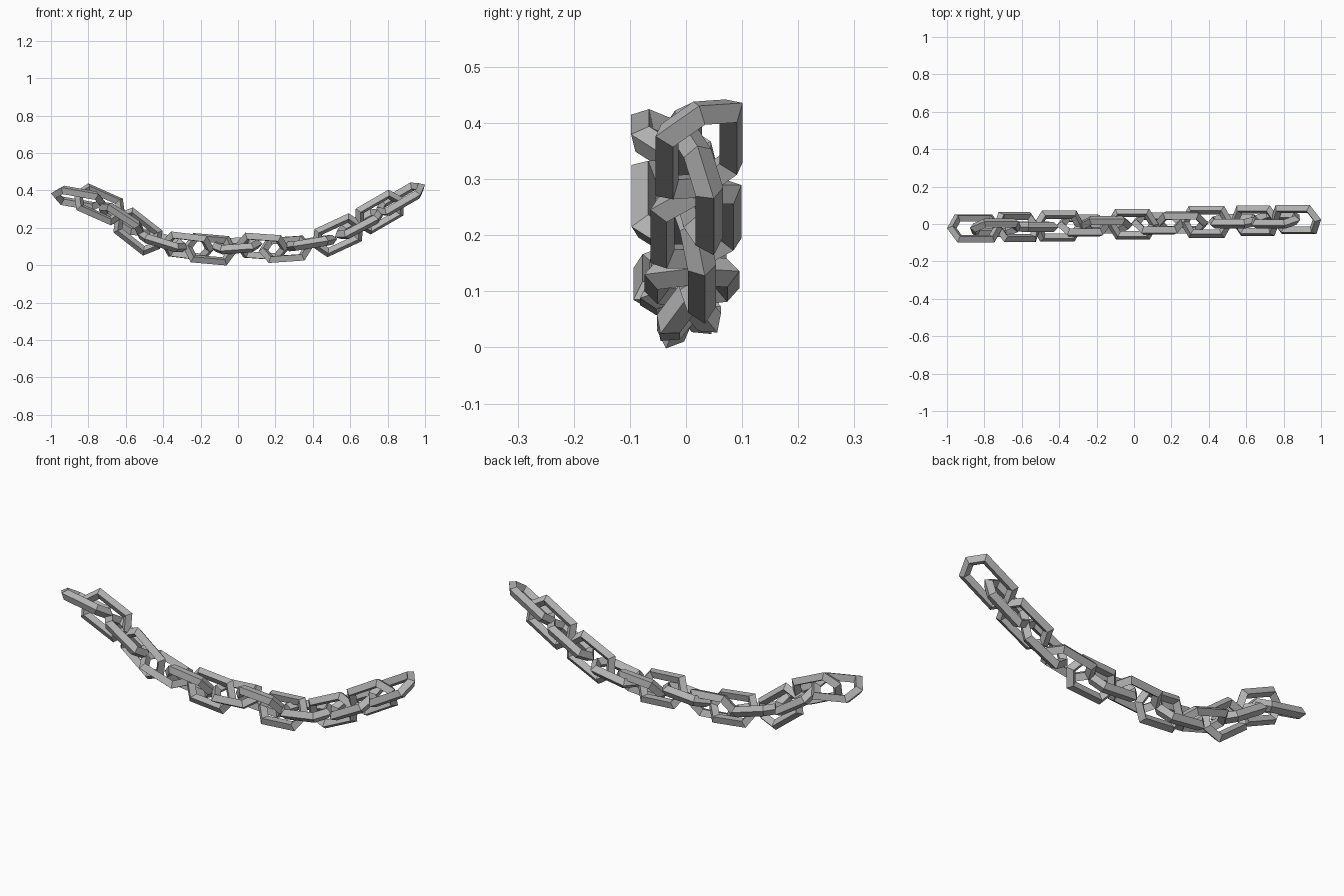
import bpy, bmesh, math
from mathutils import Matrix

cube = bpy.data.objects.get("Cube")
if cube:
    bpy.data.objects.remove(cube)

# Single dull steel colour
steel = bpy.data.materials.new("grey_steel")
steel.use_nodes = True
colour = (0.45, 0.45, 0.45, 1)
steel.diffuse_color = colour
steel.node_tree.nodes["Principled BSDF"].inputs["Base Color"].default_value = colour

RING, BAR = 0.072, 0.026  # ring radius and bar half thickness


def link_mesh(name, length):
    """Six-sided ring with a diamond section, pulled out along x."""
    stretch = length / 2 - RING - BAR
    bm = bmesh.new()
    rings = []
    for i in range(6):
        a = i * math.tau / 6
        shift = math.copysign(stretch, math.cos(a))
        section = []
        for j in range(4):
            b = j * math.tau / 4
            r = RING + BAR * math.cos(b)
            section.append(bm.verts.new((r * math.cos(a) + shift, r * math.sin(a),
                                         BAR * math.sin(b))))
        rings.append(section)
    for i in range(6):
        p, q = rings[i], rings[(i + 1) % 6]
        for j in range(4):
            k = (j + 1) % 4
            bm.faces.new((p[j], q[j], q[k], p[k]))
    bmesh.ops.recalc_face_normals(bm, faces=bm.faces)
    mesh = bpy.data.meshes.new(name)
    bm.to_mesh(mesh)
    bm.free()
    mesh.materials.append(steel)
    return mesh


# Hanging links: centre x, centre z, slope and roll in degrees, length
links = [
    (-0.852, 0.358, -10, -28, 0.30), (-0.74, 0.325, -24, 67, 0.30),
    (-0.625, 0.247, -33, -19, 0.30), (-0.535, 0.18, -38, 92, 0.30),
    (-0.405, 0.13, -17, 12, 0.29), (-0.27, 0.102, -7, -52, 0.29),
    (-0.15, 0.085, -5, 68, 0.29), (-0.008, 0.105, 4, 16, 0.28),
    (0.13, 0.1, -4, -52, 0.29), (0.255, 0.085, 4, 52, 0.29),
    (0.388, 0.118, 9, 2, 0.29), (0.535, 0.16, 25, 103, 0.30),
    (0.65, 0.22, 28, 17, 0.30), (0.757, 0.284, 30, 110, 0.30),
    (0.866, 0.353, 30, 24, 0.31),
]

for n, (x, z, slope, roll, length) in enumerate(links):
    name = f"chain_link_{n + 1}"
    mesh = link_mesh(name, length)
    mesh.transform(Matrix.Translation((x, 0.027 * x, z))
                   @ Matrix.Rotation(math.radians(-slope), 4, "Y")
                   @ Matrix.Rotation(math.radians(roll), 4, "X"))
    obj = bpy.data.objects.new(name, mesh)
    bpy.context.collection.objects.link(obj)
